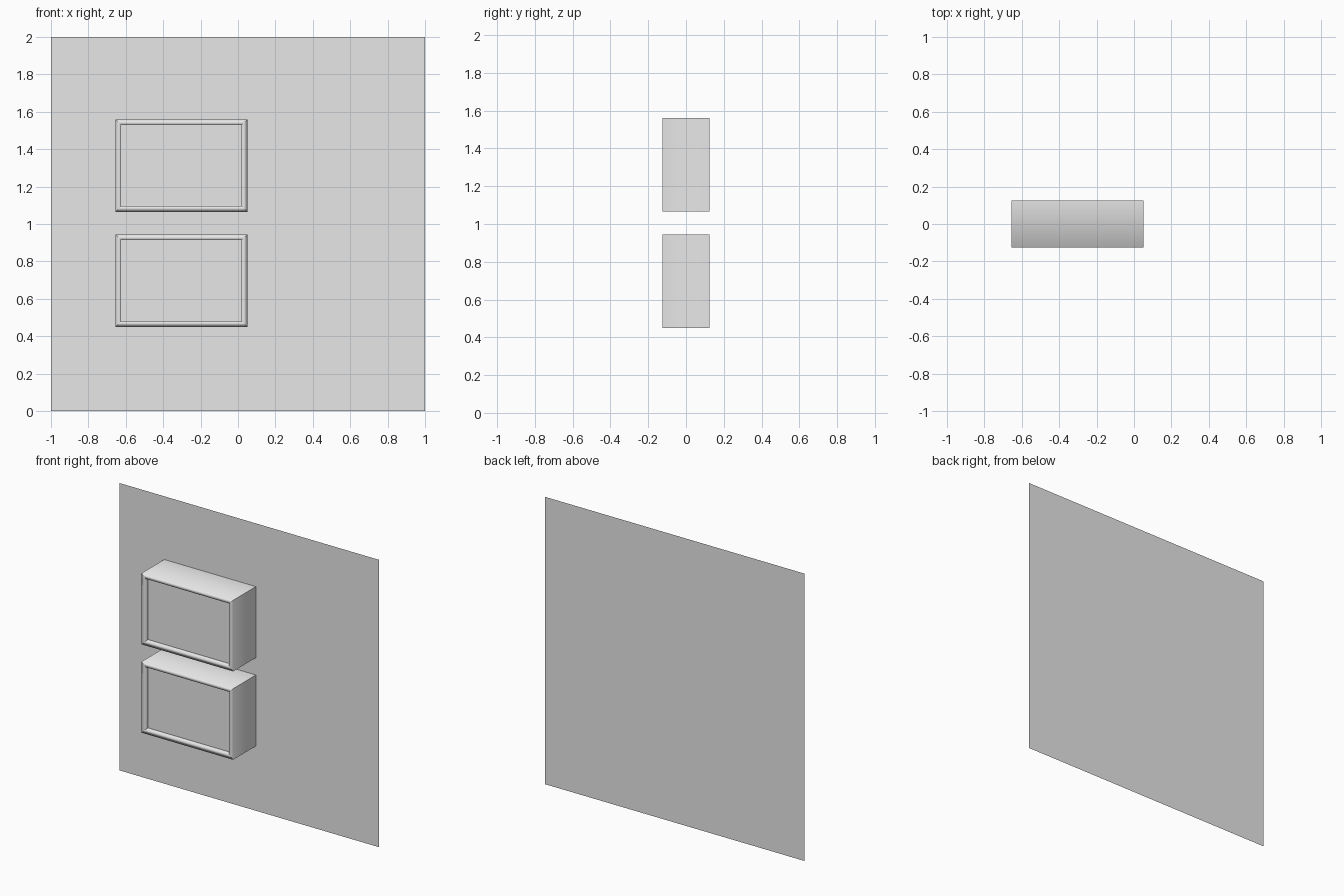
import bpy, bmesh

cube = bpy.data.objects.get("Cube")
if cube:
    bpy.data.objects.remove(cube, do_unlink=True)

grey = bpy.data.materials.new("light_grey")
grey.use_nodes = True
colour = (0.8, 0.8, 0.8, 1)
grey.diffuse_color = colour
grey.node_tree.nodes["Principled BSDF"].inputs["Base Color"].default_value = colour

BACK, FRONT = 0.125, -0.125
RIM, RECESS = 0.03, 0.03


def add_object(name, bm):
    mesh = bpy.data.meshes.new(name)
    bm.to_mesh(mesh)
    bm.free()
    mesh.materials.append(grey)
    obj = bpy.data.objects.new(name, mesh)
    bpy.context.collection.objects.link(obj)
    return obj


def ring(bm, x0, x1, z0, z1, y, inset=0):
    x0, x1, z0, z1 = x0 + inset, x1 - inset, z0 + inset, z1 - inset
    return [bm.verts.new((x, y, z)) for x, z in
            ((x0, z0), (x1, z0), (x1, z1), (x0, z1))]


# Flat wall sheet
bm = bmesh.new()
bm.faces.new(ring(bm, -1, 1, 0, 2, BACK))
add_object("wall", bm)


def window_box(name, x0, x1, z0, z1):
    """Open-backed box with a soft-shaded rim and a recessed front panel."""
    bm = bmesh.new()
    rings = [ring(bm, x0, x1, z0, z1, y, inset) for y, inset in
             ((BACK, 0), (FRONT, 0), (FRONT, RIM), (FRONT + RECESS, RIM))]
    for outer, inner in zip(rings, rings[1:]):
        for i in range(4):
            j = (i + 1) % 4
            face = bm.faces.new((outer[i], outer[j], inner[j], inner[i]))
            face.smooth = True
    bm.faces.new(rings[-1])
    # Mitres and the panel border stay crisp; rim edges blend
    rim_edges = {bm.edges.get((r[i], r[(i + 1) % 4]))
                 for r in rings[1:3] for i in range(4)}
    for edge in bm.edges:
        edge.smooth = edge in rim_edges
    bm.normal_update()
    return add_object(name, bm)


window_box("upper_box", -0.655, 0.05, 1.065, 1.56)
window_box("lower_box", -0.655, 0.05, 0.45, 0.945)
